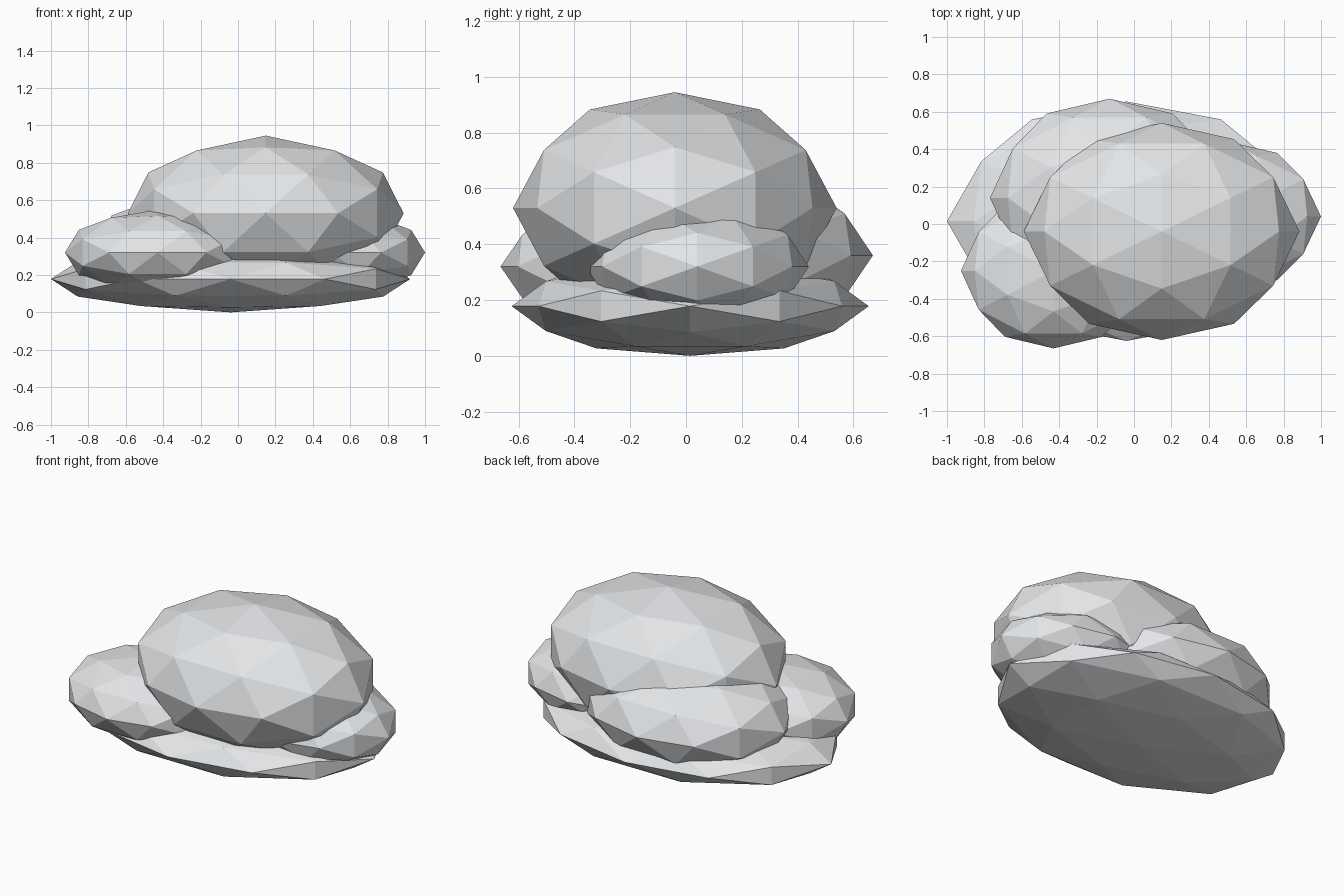
import bpy
import bmesh
from mathutils import Vector

cube = bpy.data.objects.get("Cube")
if cube:
    bpy.data.objects.remove(cube, do_unlink=True)

# One pale cloud colour
CLOUD = (0.80, 0.82, 0.84, 1.0)
mat = bpy.data.materials.new("cloud_white")
mat.use_nodes = True
mat.diffuse_color = CLOUD
mat.node_tree.nodes["Principled BSDF"].inputs["Base Color"].default_value = CLOUD

GOLDEN = (1 + 5 ** 0.5) / 2


def puff(name, centre, radii):
    """Faceted ellipsoid: an axis-aligned icosahedron, subdivided once."""
    bm = bmesh.new()
    for a in (-1, 1):
        for b in (-GOLDEN, GOLDEN):
            for co in ((a, b, 0), (0, a, b), (b, 0, a)):
                bm.verts.new(co)
    bmesh.ops.convex_hull(bm, input=bm.verts[:])
    bmesh.ops.subdivide_edges(bm, edges=bm.edges[:], cuts=1, use_grid_fill=True)
    for v in bm.verts:
        v.co = v.co.normalized() * Vector(radii)
    bmesh.ops.recalc_face_normals(bm, faces=bm.faces[:])
    mesh = bpy.data.meshes.new(name)
    bm.to_mesh(mesh)
    bm.free()
    mesh.materials.append(mat)
    obj = bpy.data.objects.new(name, mesh)
    obj.location = centre
    bpy.context.collection.objects.link(obj)
    return obj


# Flat underside, large crown and three side puffs
puff("cloud_base", (-0.04, 0.015, 0.178), (0.96, 0.64, 0.178))
puff("main_puff", (0.148, -0.04, 0.53), (0.737, 0.58, 0.415))
puff("front_right_puff", (-0.43, -0.25, 0.32), (0.495, 0.415, 0.23))
puff("left_puff", (0.503, 0.04, 0.32), (0.497, 0.40, 0.23))
puff("back_right_puff", (-0.13, 0.14, 0.36), (0.64, 0.53, 0.30))
